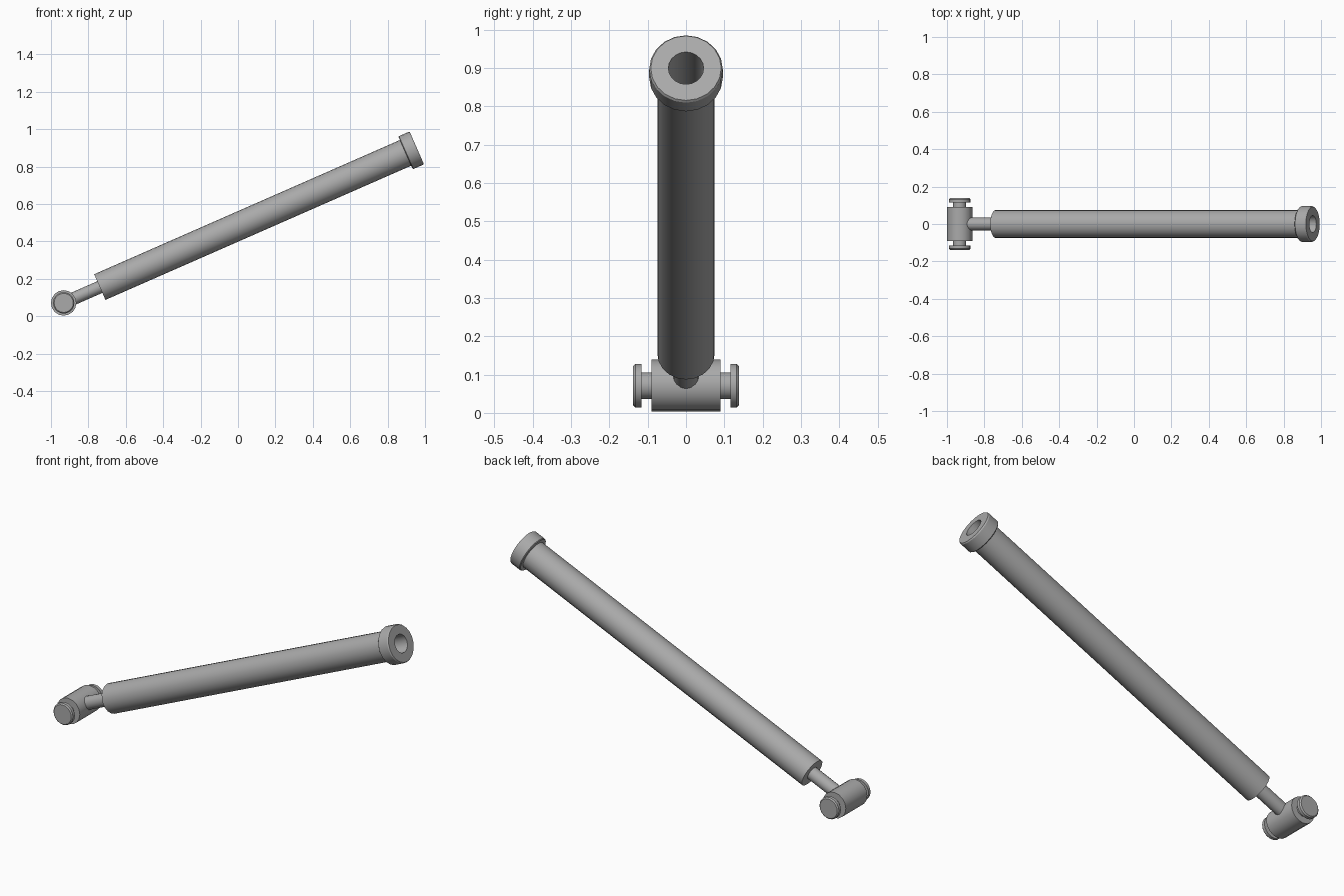
import bpy, bmesh, math
from mathutils import Matrix

if "Cube" in bpy.data.objects:
    bpy.data.objects.remove(bpy.data.objects["Cube"])

steel = bpy.data.materials.new("steel_grey")
steel.diffuse_color = (0.40, 0.40, 0.40, 1)
steel.use_nodes = True
steel.node_tree.nodes["Principled BSDF"].inputs["Base Color"].default_value = steel.diffuse_color

PIVOT = (-0.932, 0.0, 0.071)
TILT = math.radians(23.7)
# Local +z runs along the tube, or along the cross pin
ALONG = Matrix.Translation(PIVOT) @ Matrix.Rotation(math.pi / 2 - TILT, 4, 'Y')
ACROSS = Matrix.Translation(PIVOT) @ Matrix.Rotation(math.pi / 2, 4, 'X')


def lathe(name, profile, frame, sides=20, closed=False):
    """Revolve (radius, height) points; radius 0 makes a pole."""
    bm = bmesh.new()
    rings = []
    for r, h in profile:
        if r == 0:
            rings.append([bm.verts.new((0, 0, h))] * sides)
        else:
            rings.append([bm.verts.new((r * math.cos(a), r * math.sin(a), h))
                          for a in (2 * math.pi * i / sides for i in range(sides))])
    pairs = list(zip(rings, rings[1:]))
    if closed:
        pairs.append((rings[-1], rings[0]))
    for low, high in pairs:
        for i in range(sides):
            j = (i + 1) % sides
            bm.faces.new(list(dict.fromkeys((low[i], low[j], high[j], high[i]))))
    bmesh.ops.recalc_face_normals(bm, faces=bm.faces)
    mesh = bpy.data.meshes.new(name)
    bm.to_mesh(mesh)
    bm.free()
    mesh.materials.append(steel)
    obj = bpy.data.objects.new(name, mesh)
    bpy.context.collection.objects.link(obj)
    obj.matrix_world = frame
    bpy.ops.object.select_all(action='DESELECT')
    obj.select_set(True)
    bpy.context.view_layer.objects.active = obj
    bpy.ops.object.shade_smooth_by_angle(angle=math.radians(30))
    return obj


# Main tube with a deep bore, and its collar
lathe("cylinder_tube", [(0.034, 0.211), (0.075, 0.211), (0.075, 2.03),
                        (0.046, 2.03), (0.046, 0.25), (0.034, 0.25)], ALONG, closed=True)
lathe("end_collar", [(0.046, 1.996), (0.092, 1.996), (0.096, 2.0), (0.096, 2.056),
                     (0.092, 2.062), (0.046, 2.062)], ALONG, closed=True)

# Sliding rod
lathe("piston_rod", [(0, 0.0), (0.034, 0.0), (0.034, 0.5), (0, 0.5)], ALONG, 16)

# Cross barrel and pin with a flanged head on each side
lathe("pivot_barrel", [(0, -0.09), (0.068, -0.09), (0.068, 0.09), (0, 0.09)], ACROSS, 16)
for side, label in ((1, "front"), (-1, "back")):
    lathe("pin_" + label, [(0, 0.08 * side), (0.035, 0.08 * side), (0.035, 0.116 * side),
                           (0.057, 0.116 * side), (0.057, 0.132 * side),
                           (0.051, 0.138 * side), (0, 0.138 * side)], ACROSS, 20)
